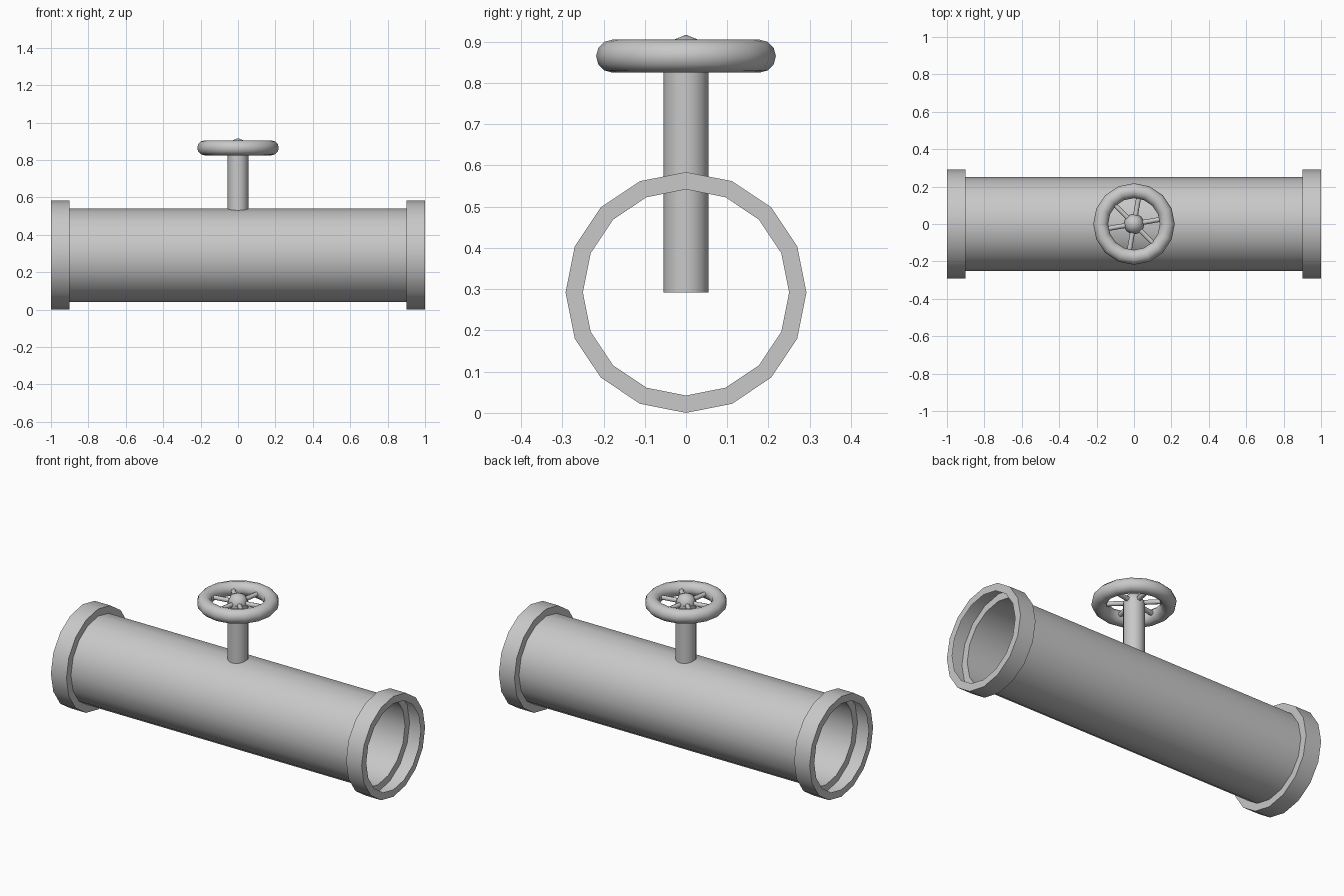
import bpy, bmesh
from math import radians, sin, cos, pi
from mathutils import Matrix, Vector

old = bpy.data.objects.get("Cube")
if old:
    bpy.data.objects.remove(old, do_unlink=True)

metal = bpy.data.materials.new("grey_metal")
metal.use_nodes = True
GREY = (0.58, 0.58, 0.58, 1)
metal.diffuse_color = GREY
metal.node_tree.nodes["Principled BSDF"].inputs["Base Color"].default_value = GREY

AXIS_Z = 0.292
WHEEL_Z = 0.865


def finish(name, bm):
    """Turn a bmesh into a smooth-shaded metal object with sharp edges kept."""
    mesh = bpy.data.meshes.new(name)
    bm.to_mesh(mesh)
    bm.free()
    mesh.materials.append(metal)
    obj = bpy.data.objects.new(name, mesh)
    bpy.context.collection.objects.link(obj)
    bpy.ops.object.select_all(action="DESELECT")
    obj.select_set(True)
    bpy.context.view_layer.objects.active = obj
    bpy.ops.object.shade_smooth_by_angle(angle=radians(50))


def lathe_x(name, profile, sides=16):
    """Revolve (x, radius) points around the pipe axis."""
    bm = bmesh.new()
    angles = [2 * pi * i / sides for i in range(sides)]
    rings = [[bm.verts.new((x, r * sin(a), AXIS_Z + r * cos(a))) for a in angles]
             for x, r in profile]
    for a, b in zip(rings, rings[1:]):
        for i in range(sides):
            j = (i + 1) % sides
            bm.faces.new((a[i], b[i], b[j], a[j]))
    finish(name, bm)


def rod(name, radius, start, end, sides):
    """Capped cylinder between two points."""
    start, end = Vector(start), Vector(end)
    d = end - start
    place = Matrix.Translation((start + end) / 2) @ d.to_track_quat("Z", "Y").to_matrix().to_4x4()
    bm = bmesh.new()
    bmesh.ops.create_cone(bm, cap_ends=True, segments=sides, radius1=radius,
                          radius2=radius, depth=d.length, matrix=place)
    finish(name, bm)


# Open pipe and hollow end collars
lathe_x("pipe", [(-0.9, 0.25), (0.9, 0.25)])
for name, x0, x1 in (("right_collar", -1, -0.9), ("left_collar", 0.9, 1)):
    lathe_x(name, [(x0, 0.25), (x0, 0.292), (x1, 0.292), (x1, 0.25)])

# Valve stem running into the pipe
rod("valve_stem", 0.055, (0, 0, AXIS_Z), (0, 0, WHEEL_Z), 16)

# Handwheel rim
bpy.ops.mesh.primitive_torus_add(major_segments=16, minor_segments=12, major_radius=0.178,
                                 minor_radius=0.04, location=(0, 0, WHEEL_Z))
rim = bpy.context.object
rim.name = "wheel_rim"
rim.data.materials.append(metal)
bpy.ops.object.shade_smooth_by_angle(angle=radians(50))

# Rounded hub with a shallow point
hub = bmesh.new()
bmesh.ops.create_uvsphere(hub, u_segments=16, v_segments=4, radius=0.055,
                          matrix=Matrix.Translation((0, 0, WHEEL_Z - 0.003)))
finish("wheel_hub", hub)

# Three crossing bars form the six spokes
for i, degrees in enumerate((10, 80, 135)):
    a = radians(degrees)
    end = Vector((cos(a), sin(a), 0)) * 0.16
    centre = Vector((0, 0, WHEEL_Z))
    rod(f"wheel_spoke_{i + 1}", 0.013, centre - end, centre + end, 8)
